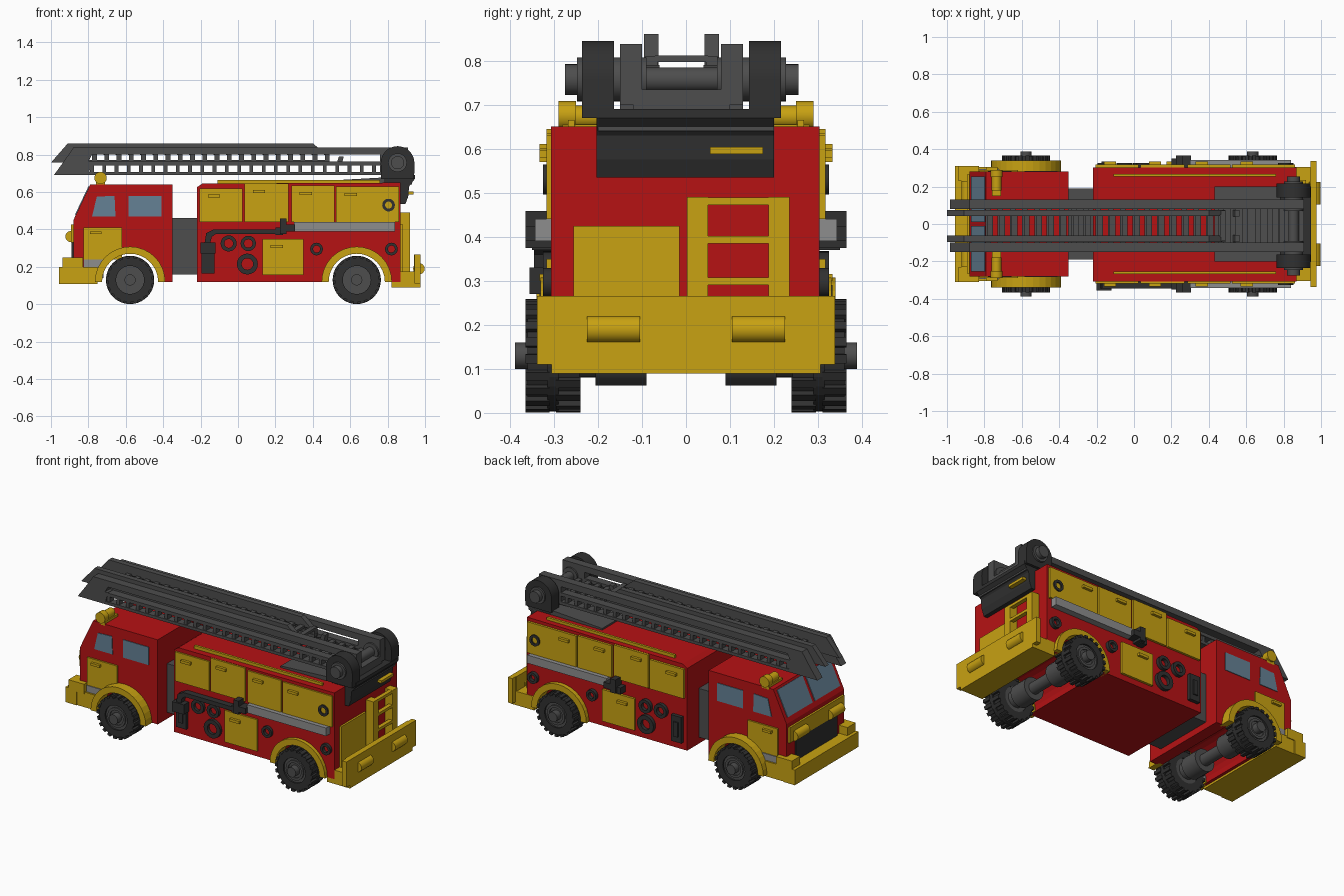
import bpy, bmesh
from math import sin, cos, pi, radians

def material(name, r, g, b):
    m = bpy.data.materials.new(name)
    m.diffuse_color = (r, g, b, 1)
    return m

RED = material("red", 0.47, 0.006, 0.007)
YEL = material("yellow", 0.58, 0.36, 0.006)
DARK = material("black", 0.03, 0.03, 0.03)
MID = material("dark_grey", 0.075, 0.075, 0.075)
LIGHT = material("light_grey", 0.27, 0.27, 0.27)
GLASS = material("glass", 0.13, 0.22, 0.3)

# Every solid is an x-z outline (with optional hole) extruded along y
def arc(cx, cz, r, a0, a1, n):
    return [(cx + r * cos(radians(a0 + (a1 - a0) * i / n)),
             cz + r * sin(radians(a0 + (a1 - a0) * i / n))) for i in range(n + 1)]

def prism(pts, y0, y1):
    return pts, y0, y1, None

def box(x0, x1, y0, y1, z0, z1):
    return prism([(x0, z0), (x1, z0), (x1, z1), (x0, z1)], y0, y1)

def disc(cx, cz, r, y0, y1, n=24):
    return prism(arc(cx, cz, r, 0, 360, n)[:-1], y0, y1)

def ring(cx, cz, r, ri, y0, y1, n=20):
    return arc(cx, cz, r, 0, 360, n)[:-1], y0, y1, arc(cx, cz, ri, 0, 360, n)[:-1]

def part(name, mat, solids, mirror=False, smooth=False, cy=0):
    bm = bmesh.new()
    for pts, y0, y1, hole in solids:
        for s in ((1, -1) if mirror else (1,)):
            loops = [[[bm.verts.new((x, cy + s * y, z)) for x, z in p] for y in (y0, y1)]
                     for p in ([pts, hole] if hole else [pts])]
            n = len(pts)
            for a, b in loops:
                for i in range(n):
                    j = (i + 1) % n
                    bm.faces.new((a[i], a[j], b[j], b[i]))
            for k in (0, 1):
                if hole:
                    o, h = loops[0][k], loops[1][k]
                    for i in range(n):
                        j = (i + 1) % n
                        bm.faces.new((o[i], o[j], h[j], h[i]))
                else:
                    bm.faces.new(loops[0][k])
    bmesh.ops.recalc_face_normals(bm, faces=bm.faces)
    me = bpy.data.meshes.new(name)
    bm.to_mesh(me)
    bm.free()
    me.materials.append(mat)
    ob = bpy.data.objects.new(name, me)
    bpy.context.collection.objects.link(ob)
    if smooth:
        bpy.ops.object.select_all(action='DESELECT')
        ob.select_set(True)
        bpy.context.view_layer.objects.active = ob
        bpy.ops.object.shade_smooth_by_angle(angle=radians(30))
    return ob

FX, RX, WZ = -0.577, 0.635, 0.13  # wheel centres

# Cab and body shells with wheel arches
part("cab", RED, [prism([(-0.88, 0.12), (-0.88, 0.45), (-0.79, 0.64), (-0.35, 0.64), (-0.35, 0.12)]
                        + arc(FX, 0.12, 0.155, 0, 180, 16), -0.28, 0.28)])
part("body", RED, [prism([(-0.22, 0.12), (-0.22, 0.625), (-0.19, 0.645), (0.87, 0.65), (0.87, 0.12)]
                         + arc(RX, 0.12, 0.155, 0, 180, 16), -0.307, 0.303)])
part("cab_link", MID, [box(-0.36, -0.21, -0.19, 0.19, 0.16, 0.46)])

# Fenders
for nm, x, y in (("front", FX, 0.34), ("rear", RX, 0.33)):
    part(nm + "_fenders", YEL, [prism(arc(x, WZ - 0.01, 0.188, 0, 180, 16)
                                      + arc(x, WZ - 0.01, 0.15, 180, 0, 16), 0.26, y)], True)

# Wheels and axles
for nm, x in (("front", FX), ("rear", RX)):
    part(nm + "_tyres", DARK, [ring(x, WZ, 0.118, 0.075, 0.242, 0.36, 32)], True, True)
    lugs = []
    for i in range(20):
        for a, y0, y1 in ((i * 18, 0.24, 0.295), (i * 18 + 9, 0.31, 0.365)):
            lugs.append(prism(arc(x, WZ, 0.115, a, a + 11, 1) + arc(x, WZ, 0.129, a + 10, a + 1, 1), y0, y1))
    lugs.append(ring(x, WZ, 0.127, 0.11, 0.29, 0.315, 32))
    part(nm + "_tyre_tread", DARK, lugs, True)
    part(nm + "_wheel_rims", MID, [disc(x, WZ, 0.077, 0.245, 0.35), ring(x, WZ, 0.06, 0.045, 0.345, 0.358, 24),
                                   disc(x, WZ, 0.03, 0.34, 0.388, 16)], True, True)
    part(nm + "_axle", MID, [disc(x, WZ, 0.035, 0, 0.25), disc(x, WZ, 0.068, 0.09, 0.205),
                             disc(x, WZ, 0.05, 0.2, 0.245)], True, True)

# Front bumper, grille, headlights
part("front_bumper", YEL, [box(-0.957, -0.88, 0, 0.31, 0.107, 0.2), box(-0.89, -0.75, 0, 0.305, 0.107, 0.2),
                           box(-0.937, -0.83, 0.23, 0.31, 0.19, 0.25)], True)
part("grille", DARK, [box(-0.89, -0.87, -0.2, 0.2, 0.2, 0.33)])
part("grille_band", YEL, [box(-0.892, -0.87, -0.265, 0.265, 0.33, 0.425)])
part("headlights", YEL, [disc(-0.893, 0.362, 0.03, 0.11, 0.23, 16)], True, True)

# Cab windows, lying on the slanted front and on the sides
part("windscreen", GLASS, [prism([(-0.871, 0.48), (-0.8, 0.63), (-0.79, 0.625), (-0.86, 0.475)], 0.012, 0.255)], True)
part("side_windows", GLASS, [prism([(-0.78, 0.47), (-0.755, 0.575), (-0.66, 0.58), (-0.655, 0.47)], 0.27, 0.284),
                             box(-0.585, -0.41, 0.27, 0.284, 0.47, 0.58)], True)
part("cab_doors", YEL, [box(-0.825, -0.62, 0.27, 0.29, 0.24, 0.41), box(-0.79, -0.73, 0.28, 0.305, 0.375, 0.39)], True)
part("cab_steps", LIGHT, [box(-0.825, -0.72, 0.26, 0.295, 0.14, 0.24)], True)
part("beacons", YEL, [disc(-0.735, 0.672, 0.026, 0.18, 0.25, 16), disc(-0.735, 0.675, 0.033, 0.25, 0.29, 16),
                      box(-0.76, -0.71, 0.15, 0.28, 0.63, 0.655)], True, True)

# Side lockers with handles
lockers = [(-0.205, 0.025, 0.44, 0.62), (0.035, 0.27, 0.44, 0.645), (0.285, 0.515, 0.44, 0.635),
           (0.525, 0.86, 0.44, 0.63), (0.13, 0.35, 0.155, 0.35)]
part("lockers", YEL, [box(x0, x1, 0.29, 0.317, z0, z1) for x0, x1, z0, z1 in lockers], True)
part("locker_handles", YEL, [box(x0 + 0.045, x0 + 0.11, 0.31, 0.333, z1 - 0.05, z1 - 0.034)
                             for x0, x1, z0, z1 in lockers], True)

# Hose fittings, side rails, pump box and hose
part("hose_fittings", DARK, [ring(x, z, r, r * 0.55, 0.295, 0.325) for x, z, r in
     ((-0.05, 0.325, 0.043), (0.055, 0.325, 0.041), (0.05, 0.215, 0.056), (0.42, 0.295, 0.034),
      (0.82, 0.295, 0.034), (0.805, 0.53, 0.034))], True, True)
part("side_rails", LIGHT, [box(0.3, 0.84, 0.29, 0.343, 0.39, 0.44)], True)
part("rail_couplings", DARK, [box(0.235, 0.305, 0.29, 0.365, 0.39, 0.425), box(0.2, 0.24, 0.29, 0.35, 0.37, 0.41),
                              box(0.225, 0.26, 0.29, 0.365, 0.375, 0.458)], True)
part("pump_panels", DARK, [box(-0.195, -0.125, 0.29, 0.325, 0.165, 0.325),
                           box(-0.175, -0.145, 0.32, 0.333, 0.2, 0.29)], True)
part("hose", DARK, [prism([(0.22, 0.4), (-0.13, 0.4), (-0.17, 0.38), (-0.18, 0.32), (-0.15, 0.32),
                           (-0.14, 0.36), (-0.12, 0.375), (0.22, 0.375)], -0.345, -0.29),
                    box(-0.2, -0.12, -0.355, -0.3, 0.27, 0.33)])
part("roof_rails", YEL, [box(-0.11, 0.76, 0.253, 0.268, 0.64, 0.665)], True)

# Rear bumper, lamps, step ladder and locker
part("rear_bumper", YEL, [box(0.82, 0.95, 0, 0.305, 0.09, 0.175), box(0.94, 0.975, 0, 0.305, 0.09, 0.265),
                          box(0.945, 0.975, 0.3, 0.338, 0.11, 0.265)], True)
part("rear_lamps", YEL, [disc(0.967, 0.19, 0.031, 0.105, 0.225, 16)], True, True)
part("rear_steps", YEL, [box(0.87, 0.92, y, y + 0.048, 0.17, 0.49) for y in (0.002, 0.187)]
     + [box(0.895, 0.92, 0.04, 0.2, z, z + 0.017) for z in (0.29, 0.385, 0.472)])
part("rear_locker", YEL, [box(0.86, 0.882, -0.255, -0.015, 0.16, 0.425)])
part("rear_housing", DARK, [prism([(0.86, 0.535), (0.895, 0.535), (0.91, 0.575), (0.915, 0.63),
                                   (0.945, 0.67), (0.945, 0.69), (0.78, 0.69), (0.78, 0.6)], -0.203, 0.2)])
part("rear_housing_bar", YEL, [box(0.9, 0.937, 0.055, 0.175, 0.588, 0.604)])

# Ladder turntable and pivot
part("turntable", MID, [prism([(0.43, 0.64), (0.43, 0.658), (0.78, 0.678), (0.93, 0.678), (0.93, 0.64)], -0.2, 0.2)])
part("pivot_block", MID, [box(0.77, 0.91, -0.11, 0.11, 0.675, 0.735)], cy=-0.01)
part("pivot_brackets", DARK, [prism([(0.765, 0.67), (0.942, 0.67)] + arc(0.853, 0.755, 0.09, 0, 180, 20),
                                    0.153, 0.226)], True, True, -0.01)
part("pivot_axle", MID, [disc(0.853, 0.757, 0.028, 0, 0.2), disc(0.853, 0.757, 0.05, 0.08, 0.237),
                         disc(0.853, 0.757, 0.035, 0.22, 0.265)], True, True, -0.01)

# Lower ladder: two truss sides with rungs
lower = [prism([(-0.985, 0.69), (-0.8, 0.69), (-0.78, 0.765), (-0.93, 0.765)], 0.09, 0.14),
         box(-0.82, 0.87, 0.09, 0.14, 0.69, 0.708), box(-0.8, 0.87, 0.09, 0.14, 0.742, 0.763),
         prism([(-0.93, 0.765), (-0.8, 0.765), (-0.78, 0.8), (0.91, 0.8), (0.91, 0.838), (-0.88, 0.838)], 0.09, 0.14),
         box(0.76, 0.91, 0.09, 0.14, 0.7, 0.838)]
lower += [box(-0.79 + i * 0.0655, -0.77 + i * 0.0655, 0.095, 0.135, 0.7, 0.75) for i in range(25)]
lower += [box(-0.795 + i * 0.0655, -0.765 + i * 0.0655, 0, 0.1, 0.742, 0.755) for i in range(25)]
part("lower_ladder", MID, lower, True, cy=-0.01)

# Upper ladder
upper = [prism([(-1, 0.757), (-0.8, 0.757), (-0.76, 0.86), (-0.91, 0.86)], 0.052, 0.085),
         prism([(-0.8, 0.803), (0.47, 0.803), (0.4, 0.86), (-0.8, 0.86)], 0.052, 0.085),
         box(-0.82, 0.49, 0.052, 0.085, 0.757, 0.772)]
upper += [box(-0.78 + i * 0.0655, -0.755 + i * 0.0655, 0.055, 0.082, 0.765, 0.81) for i in range(20)]
upper += [box(-0.785 + i * 0.0655, -0.755 + i * 0.0655, 0, 0.06, 0.797, 0.812) for i in range(20)]
part("upper_ladder", MID, upper, True, cy=-0.01)
part("ladder_handle", MID, [prism([(0.525, 0.745), (0.555, 0.745), (0.565, 0.79), (0.54, 0.79)], 0.05, 0.085)],
     True, cy=-0.01)
